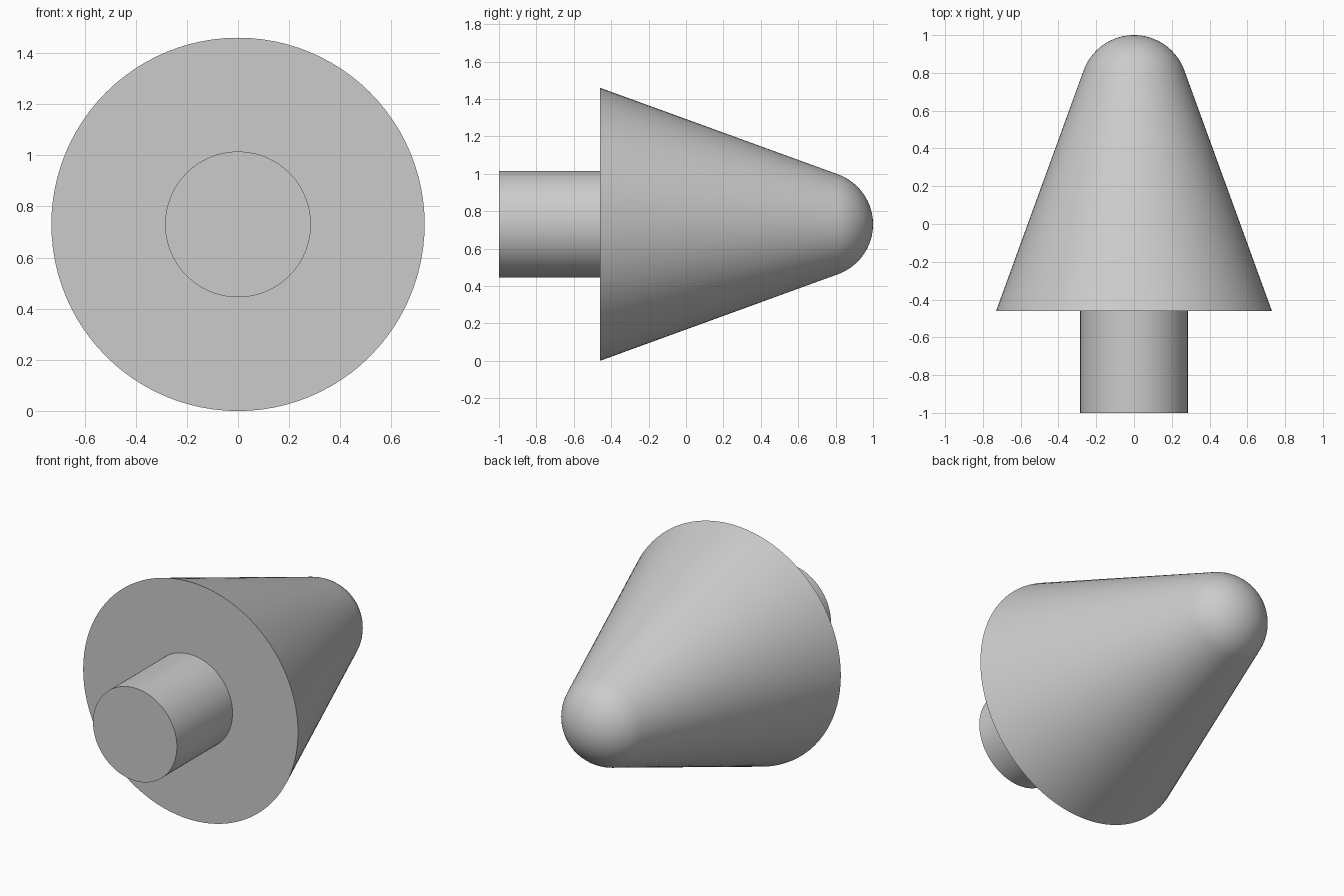
import bpy
import bmesh
from math import sin, cos, tan, radians, pi
from mathutils import Matrix

cube = bpy.data.objects.get("Cube")
if cube:
    bpy.data.objects.remove(cube, do_unlink=True)

SEGMENTS = 96
BASE_R = 0.73          # rim of the cone, also the height of the axis
STEM_R = 0.285
SHOULDER_Y = -0.46     # where stem meets cone
TAPER = radians(20)

grey = bpy.data.materials.new("plain grey")
grey.use_nodes = True
grey.diffuse_color = (0.6, 0.6, 0.6, 1)
grey.node_tree.nodes["Principled BSDF"].inputs["Base Color"].default_value = grey.diffuse_color


def lathe(name, profile):
    """Revolve (radius, y) points around the horizontal axis."""
    bm = bmesh.new()
    verts = [bm.verts.new((r, y, 0)) for r, y in profile]
    edges = [bm.edges.new(pair) for pair in zip(verts, verts[1:])]
    bmesh.ops.spin(bm, geom=verts + edges, cent=(0, 0, 0), axis=(0, 1, 0),
                   angle=2 * pi, steps=SEGMENTS, use_merge=True)
    bmesh.ops.remove_doubles(bm, verts=bm.verts, dist=1e-5)
    bmesh.ops.recalc_face_normals(bm, faces=bm.faces)
    # Open shells: make sure the side walls face away from the axis
    side = max(bm.faces, key=lambda f: f.calc_area() * (1 - abs(f.normal.y)))
    middle = side.calc_center_median()
    if side.normal.x * middle.x + side.normal.z * middle.z < 0:
        bmesh.ops.reverse_faces(bm, faces=bm.faces)
    bmesh.ops.transform(bm, matrix=Matrix.Translation((0, 0, BASE_R)), verts=bm.verts)
    mesh = bpy.data.meshes.new(name)
    bm.to_mesh(mesh)
    bm.free()
    mesh.materials.append(grey)
    obj = bpy.data.objects.new(name, mesh)
    bpy.context.collection.objects.link(obj)
    bpy.ops.object.select_all(action="DESELECT")
    obj.select_set(True)
    bpy.context.view_layer.objects.active = obj
    bpy.ops.object.shade_smooth_by_angle(angle=radians(30))
    return obj


# Stem with a flat front end
lathe("stem", [(0, -1), (STEM_R, -1), (STEM_R, SHOULDER_Y)])

# Cone with a flat shoulder and a ball nose tangent to its side, ending at y = 1
apex_y = SHOULDER_Y + BASE_R / tan(TAPER)
nose_r = (apex_y - 1) * sin(TAPER) / (1 - sin(TAPER))
nose_y = 1 - nose_r
steps = 16
nose = []
for i in range(steps + 1):
    a = TAPER + (pi / 2 - TAPER) * i / steps
    nose.append((nose_r * cos(a) if i < steps else 0, nose_y + nose_r * sin(a)))
lathe("cone_head", [(STEM_R, SHOULDER_Y), (BASE_R, SHOULDER_Y)] + nose)
